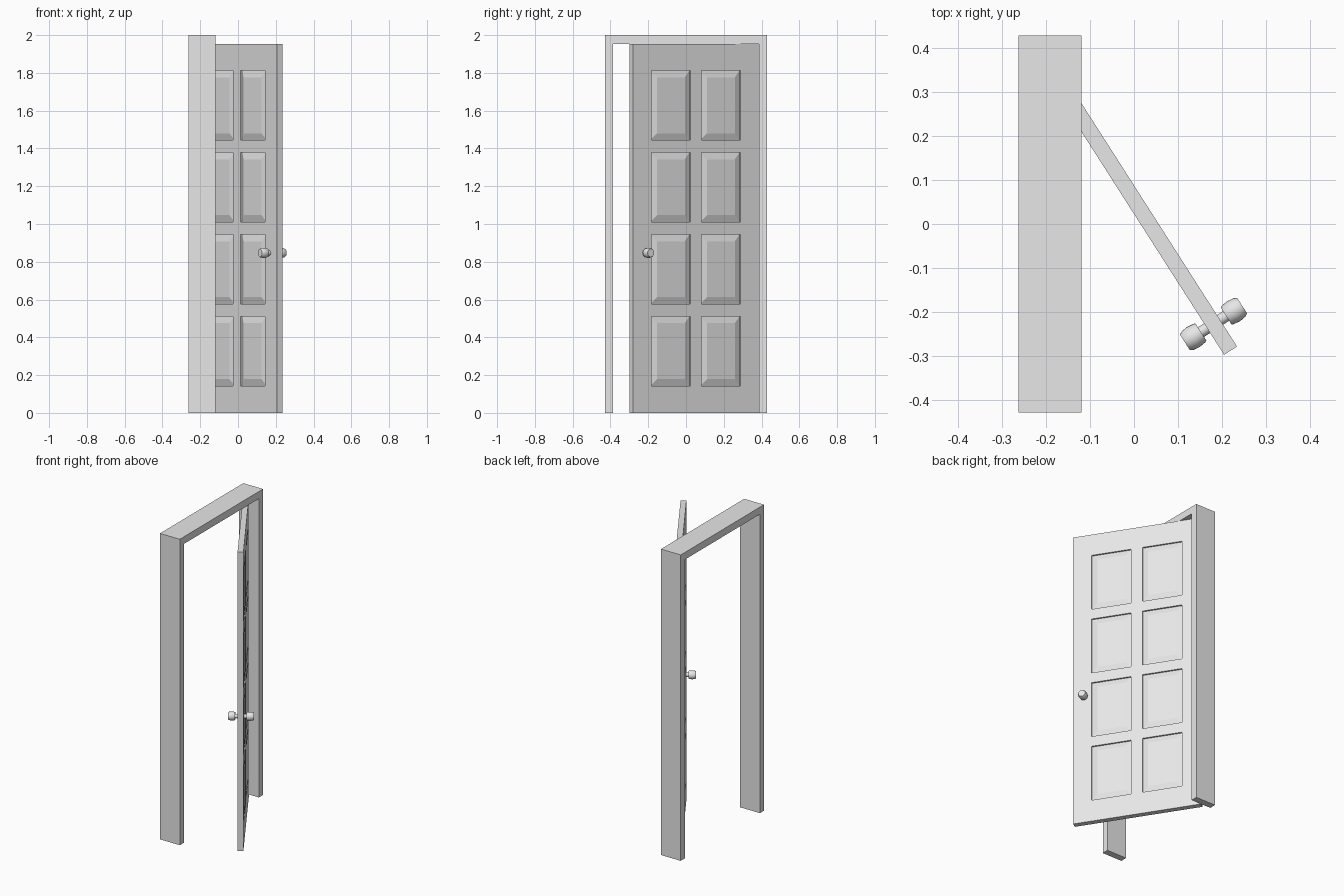
import bpy, bmesh, math
from mathutils import Matrix, Vector

cube = bpy.data.objects.get("Cube")
if cube:
    bpy.data.objects.remove(cube, do_unlink=True)

grey = bpy.data.materials.new("plain_grey")
grey.use_nodes = True
grey.diffuse_color = (0.8, 0.8, 0.8, 1)
grey.node_tree.nodes["Principled BSDF"].inputs["Base Color"].default_value = grey.diffuse_color


def add_object(name, bm, matrix=None):
    mesh = bpy.data.meshes.new(name)
    bm.to_mesh(mesh)
    bm.free()
    mesh.materials.append(grey)
    obj = bpy.data.objects.new(name, mesh)
    bpy.context.collection.objects.link(obj)
    if matrix:
        obj.matrix_world = matrix
    return obj


def mirror_y(obj):
    mod = obj.modifiers.new("other_side", "MIRROR")
    mod.use_axis = (False, True, False)


# Door frame: two jambs and a header, as one extruded outline
HALF, INNER, TOP, HEAD = 0.43, 0.387, 2.0, 1.953
outline = [(-HALF, 0), (-INNER, 0), (-INNER, HEAD), (INNER, HEAD),
           (INNER, 0), (HALF, 0), (HALF, TOP), (-HALF, TOP)]
bm = bmesh.new()
face = bm.faces.new([bm.verts.new((-0.263, y, z)) for y, z in outline])
side = bmesh.ops.extrude_face_region(bm, geom=[face])["geom"]
bmesh.ops.translate(bm, vec=(0.143, 0, 0),
                    verts=[v for v in side if isinstance(v, bmesh.types.BMVert)])
bmesh.ops.recalc_face_normals(bm, faces=bm.faces)
add_object("door_frame", bm)

# Open door: local x runs from the hinge to the free edge, y is its thickness
THICK, RECESS, SLOPE = 0.035, 0.01, 0.05
swing = Matrix.Translation((-0.205, 0.376, 0)) @ Matrix.Rotation(math.radians(-57.4), 4, "Z")
xs = [0, 0.115, 0.36, 0.43, 0.675, 0.789]
zs = [0] + [0.143 + 0.434 * row + h for row in range(4) for h in (0, 0.367)] + [HEAD]

bm = bmesh.new()
grid = [[bm.verts.new((x, THICK / 2, z)) for z in zs] for x in xs]
panels = []
for i in range(len(xs) - 1):
    for j in range(len(zs) - 1):
        f = bm.faces.new((grid[i][j], grid[i][j + 1], grid[i + 1][j + 1], grid[i + 1][j]))
        if i % 2 and j % 2:
            panels.append(f)
rim = [e for e in bm.edges if e.is_boundary]

# Sunken panels with a sloped border rising to a flat centre
sunk = bmesh.ops.extrude_discrete_faces(bm, faces=panels)["faces"]
for f in sunk:
    bmesh.ops.translate(bm, vec=(0, -RECESS, 0), verts=f.verts)
bm.normal_update()
bmesh.ops.inset_individual(bm, faces=sunk, thickness=SLOPE, depth=RECESS)

# Door edges down to the middle plane, then the mirrored second face
edge = bmesh.ops.extrude_edge_only(bm, edges=rim)["geom"]
for v in edge:
    if isinstance(v, bmesh.types.BMVert):
        v.co.y = 0
bmesh.ops.recalc_face_normals(bm, faces=bm.faces)
mirror_y(add_object("door", bm, swing))

# Door knobs: one lathed profile (distance from middle plane, radius)
profile = [(0, 0.013), (0.034, 0.013), (0.034, 0.023), (0.038, 0.025),
           (0.055, 0.027), (0.07, 0.025), (0.0775, 0.021), (0.0775, 0)]
bm = bmesh.new()
verts = [bm.verts.new((r, d, 0)) for d, r in profile]
edges = [bm.edges.new(pair) for pair in zip(verts, verts[1:])]
bmesh.ops.spin(bm, geom=verts + edges, axis=(0, 1, 0), cent=(0, 0, 0),
               angle=math.tau, steps=24)
bmesh.ops.remove_doubles(bm, verts=bm.verts, dist=0.0001)
bmesh.ops.recalc_face_normals(bm, faces=bm.faces)
knobs = add_object("door_knobs", bm, swing @ Matrix.Translation((0.717, 0, 0.847)))
mirror_y(knobs)
bpy.ops.object.select_all(action="DESELECT")
knobs.select_set(True)
bpy.context.view_layer.objects.active = knobs
bpy.ops.object.shade_smooth_by_angle(angle=math.radians(35))
